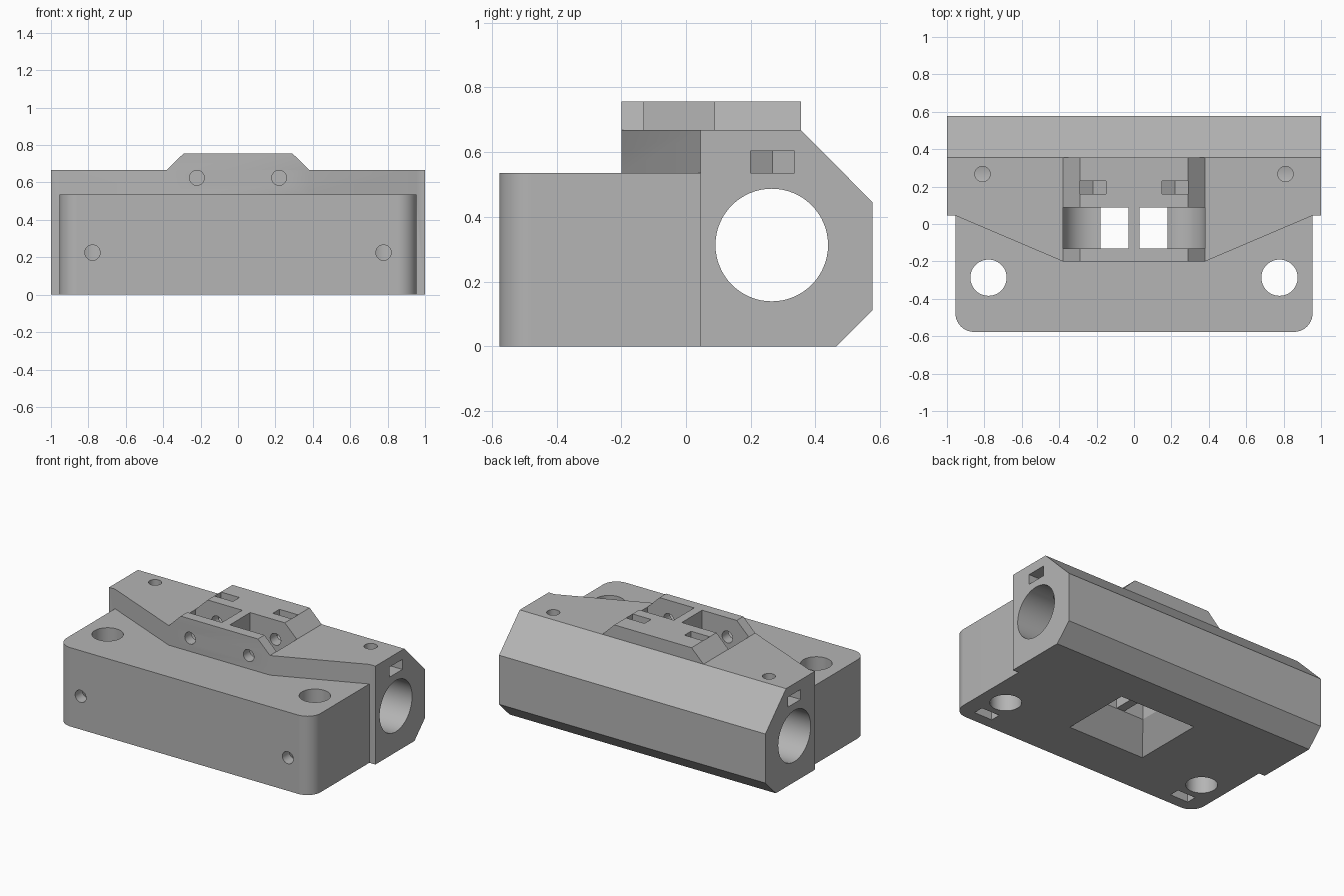
import bpy, bmesh, math
from mathutils import Vector

if "Cube" in bpy.data.objects:
    bpy.data.objects.remove(bpy.data.objects["Cube"])

grey = bpy.data.materials.new("plain_grey")
grey.use_nodes = True
colour = (0.46, 0.46, 0.46, 1)
grey.diffuse_color = colour
grey.node_tree.nodes["Principled BSDF"].inputs["Base Color"].default_value = colour


def prism(name, points, axis, lo, hi, end_scale=(1, 1), centre=(0, 0)):
    """Extrude a flat profile along an axis; the far end may be scaled."""
    def place(p, d):
        return {"x": (d, p[0], p[1]), "y": (p[0], d, p[1]), "z": (p[0], p[1], d)}[axis]
    far = [[c + (v - c) * s for v, c, s in zip(p, centre, end_scale)] for p in points]
    bm = bmesh.new()
    a = [bm.verts.new(place(p, lo)) for p in points]
    b = [bm.verts.new(place(p, hi)) for p in far]
    bm.faces.new(a)
    bm.faces.new(b)
    for i in range(len(a)):
        j = (i + 1) % len(a)
        bm.faces.new((a[i], a[j], b[j], b[i]))
    bmesh.ops.recalc_face_normals(bm, faces=bm.faces)
    mesh = bpy.data.meshes.new(name)
    bm.to_mesh(mesh)
    bm.free()
    obj = bpy.data.objects.new(name, mesh)
    bpy.context.collection.objects.link(obj)
    mesh.materials.append(grey)
    return obj


def arc(cx, cy, r, start, end, steps):
    angles = [math.radians(start + (end - start) * i / steps) for i in range(steps + 1)]
    return [(cx + r * math.cos(t), cy + r * math.sin(t)) for t in angles]


def circle(cx, cy, r, steps=32):
    return arc(cx, cy, r, 0, 360, steps)[:-1]


def combine(target, other, operation):
    mod = target.modifiers.new("combine", "BOOLEAN")
    mod.operation = operation
    mod.solver = "EXACT"
    mod.object = other
    bpy.context.view_layer.objects.active = target
    bpy.ops.object.modifier_apply(modifier=mod.name)
    bpy.data.objects.remove(other)


# Rod housing with chamfered back
body = prism("carriage_body", [(0.045, 0), (0.465, 0), (0.577, 0.112), (0.577, 0.445),
                               (0.355, 0.668), (0.045, 0.668)], "x", -1, 1)

# Front block with rounded corners
block = prism("front_block", [(0.955, 0.2), (-0.955, 0.2)]
              + arc(-0.855, -0.477, 0.1, 180, 270, 10)
              + arc(0.855, -0.477, 0.1, 270, 360, 10), "z", 0, 0.535)
# Tapered deck and raised ridge
deck = prism("tapered_deck", [(-0.955, 0.2), (-0.955, 0.045), (-0.38, -0.2), (0.38, -0.2),
                              (0.955, 0.045), (0.955, 0.2)], "z", 0.4, 0.668)
ridge = prism("ridge", [(-0.38, 0.6), (0.38, 0.6), (0.38, 0.668), (0.29, 0.756),
                        (-0.29, 0.756), (-0.38, 0.668)], "y", -0.2, 0.355)
for part in (block, deck, ridge):
    combine(body, part, "UNION")

# Rod bore and the funnel under the belt slots
cutters = [
    prism("bore", circle(0.265, 0.313, 0.174, 64), "x", -1.1, 1.1),
    prism("funnel", [(-0.3, -0.28), (0.3, -0.28), (0.3, 0.24), (-0.3, 0.24)], "z",
          -0.02, 0.17, (0.6, 0.42), (0, -0.02)),
]

for s in (-1, 1):
    def mirrored(points):
        return [(s * x, y) for x, y in points]

    # Pulley pocket with a curved outer floor and a belt slot
    pocket = [(0.03, 0.8), (0.03, 0.15), (0.18, 0.15)]
    pocket += arc(0.22, 0.625, 0.16, -104.5, 0, 20) + [(0.38, 0.8)]
    cutters.append(prism("pulley_pocket", mirrored(pocket), "y", -0.13, 0.088))
    # Pulley axle and its nut trap
    cutters.append(prism("axle_hole", circle(s * 0.22, 0.625, 0.04), "y", -0.3, 0.28))
    cutters.append(prism("axle_nut", mirrored([(0.15, 0.8), (0.15, 0.585), (0.22, 0.545),
                                               (0.29, 0.585), (0.29, 0.8)]), "y", 0.16, 0.23))
    # Mounting hole, front screw and its nut trap
    cutters.append(prism("mount_hole", circle(s * 0.778, -0.287, 0.097, 48), "z", -0.1, 0.6))
    cutters.append(prism("front_screw", circle(s * 0.778, 0.225, 0.041), "y", -0.7, -0.29))
    cutters.append(prism("front_nut", mirrored([(0.71, -0.1), (0.71, 0.265), (0.778, 0.305),
                                                (0.846, 0.265), (0.846, -0.1)]), "y", -0.5, -0.43))
    # Top clamp screw and its nut trap in the end face
    cutters.append(prism("clamp_screw", circle(s * 0.81, 0.267, 0.041), "z", 0.4, 0.8))
    cutters.append(prism("clamp_nut", mirrored([(1.1, 0.199), (0.77, 0.199), (0.73, 0.267),
                                                (0.77, 0.335), (1.1, 0.335)]), "z", 0.535, 0.603))

for cutter in cutters:
    combine(body, cutter, "DIFFERENCE")

# Smooth the round surfaces, keep flat faces flat
bpy.ops.object.select_all(action="DESELECT")
body.select_set(True)
bpy.context.view_layer.objects.active = body
bpy.ops.object.shade_smooth_by_angle(angle=math.radians(30))
weighted = body.modifiers.new("weighted_normals", "WEIGHTED_NORMAL")
weighted.keep_sharp = True
